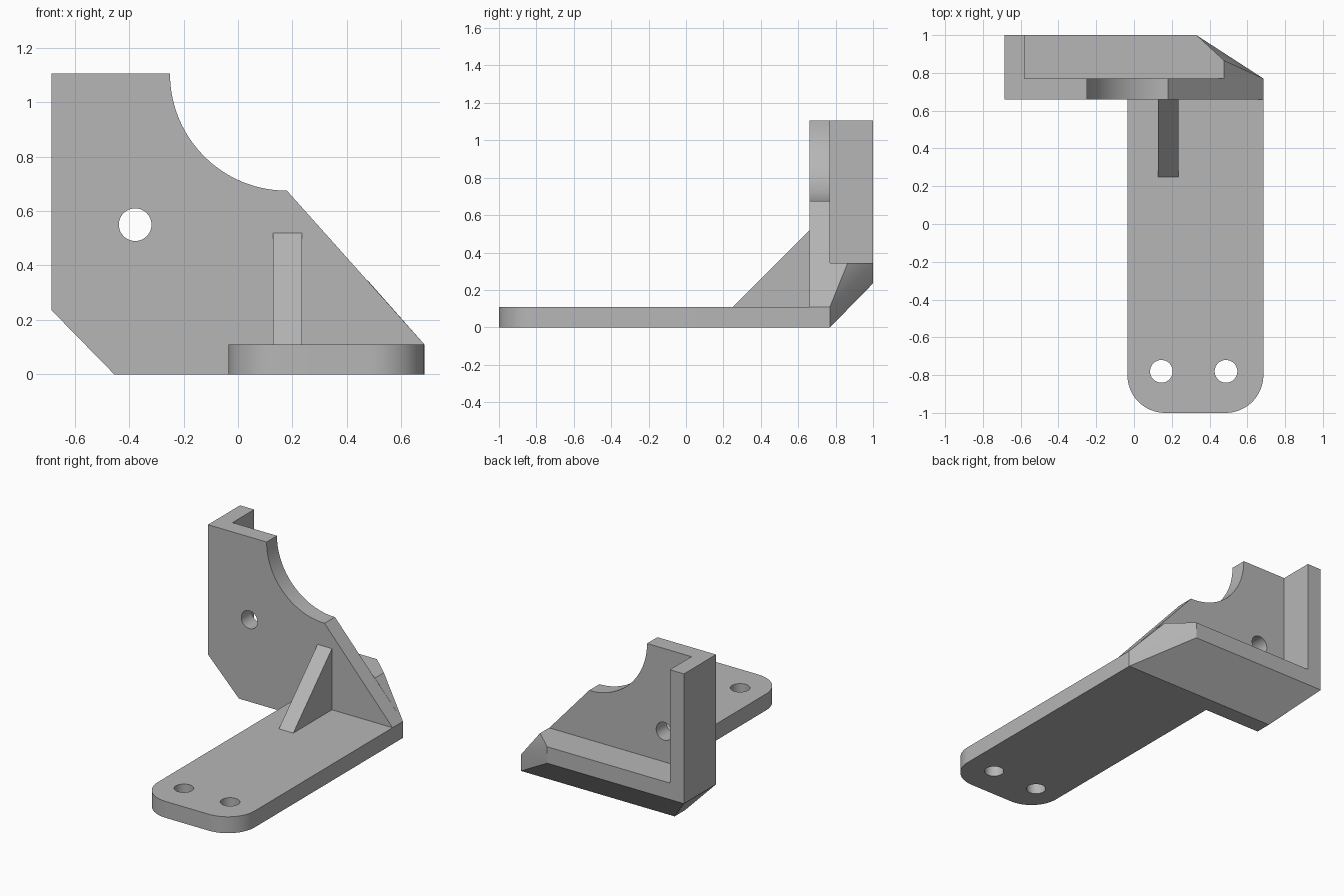
import bpy
import bmesh
from math import cos, sin, pi, radians
from mathutils import Vector

cube = bpy.data.objects.get("Cube")
if cube:
    bpy.data.objects.remove(cube, do_unlink=True)

# Single grey finish
grey = bpy.data.materials.new("plain_grey")
grey.use_nodes = True
colour = (0.47, 0.47, 0.47, 1)
grey.diffuse_color = colour
grey.node_tree.nodes["Principled BSDF"].inputs["Base Color"].default_value = colour

# Overall levels shared by the parts
LEFT, RIGHT = -0.685, 0.685
FRONT, MID, BACK = 0.66, 0.77, 1.0
THICK, TOP = 0.11, 1.105
LEDGE_LOW, LEDGE_TOP = 0.235, 0.345

PLACE = {
    "x": lambda a, b, d: (d, a, b),
    "y": lambda a, b, d: (a, d, b),
    "z": lambda a, b, d: (a, b, d),
}


def finish(name, bm):
    bmesh.ops.recalc_face_normals(bm, faces=bm.faces)
    mesh = bpy.data.meshes.new(name)
    bm.to_mesh(mesh)
    bm.free()
    mesh.materials.append(grey)
    obj = bpy.data.objects.new(name, mesh)
    bpy.context.collection.objects.link(obj)
    return obj


def prism(name, outline, axis, start, end):
    """Extrude a flat outline along an axis."""
    bm = bmesh.new()
    face = bm.faces.new([bm.verts.new(PLACE[axis](a, b, start)) for a, b in outline])
    moved = bmesh.ops.extrude_face_region(bm, geom=[face])["geom"]
    shift = Vector(PLACE[axis](0, 0, end - start))
    bmesh.ops.translate(bm, vec=shift, verts=[v for v in moved if isinstance(v, bmesh.types.BMVert)])
    return finish(name, bm)


def arc(cx, cy, r, a0, a1, steps):
    angles = [radians(a0 + (a1 - a0) * i / steps) for i in range(steps + 1)]
    return [(cx + r * cos(a), cy + r * sin(a)) for a in angles]


def drill(obj, a, b, r, axis, start, end):
    """Cut a round hole through a part."""
    cutter = prism(obj.name + "_hole_cutter", arc(a, b, r, 0, 360, 48)[:-1], axis, start, end)
    cutter.hide_render = True
    mod = obj.modifiers.new("hole", "BOOLEAN")
    mod.operation, mod.solver, mod.object = "DIFFERENCE", "EXACT", cutter
    bpy.context.view_layer.objects.active = obj
    bpy.ops.object.modifier_apply(modifier=mod.name)
    bpy.data.objects.remove(cutter, do_unlink=True)


# Upright plate with the round scoop and sloped side
scoop = arc(0.18, TOP, 0.43, 180, 270, 32)
plate = prism(
    "upright_plate",
    [(LEFT, LEDGE_LOW), (LEFT, TOP)] + scoop + [(RIGHT, THICK), (RIGHT, 0), (-0.455, 0)],
    "y", FRONT, MID)
drill(plate, -0.378, 0.55, 0.06, "y", FRONT - 0.1, MID + 0.1)

# Foot with rounded front corners
x0, r = -0.035, 0.2
foot = prism(
    "foot_plate",
    arc(x0 + r, -1 + r, r, 180, 270, 16) + arc(RIGHT - r, -1 + r, r, 270, 360, 16)
    + [(RIGHT, FRONT), (x0, FRONT)],
    "z", 0, THICK)
for x in (0.145, 0.487):
    drill(foot, x, -0.78, 0.06, "z", -0.1, THICK + 0.1)

# Triangular brace between foot and upright
brace = prism("brace", [(0.25, THICK), (FRONT, THICK), (FRONT, 0.52)], "x", 0.128, 0.235)

# Side flange behind the upright
flange = prism(
    "side_flange",
    [(LEFT, MID), (-0.58, MID), (-0.58, BACK), (LEFT, BACK)],
    "z", LEDGE_TOP, TOP)

# Lower ledge with sloped underside and tapered end
corners = [
    (-0.455, MID, 0), (RIGHT, MID, 0), (RIGHT, MID, THICK),
    (0.477, MID, LEDGE_TOP), (0.477, 0.865, LEDGE_TOP),
    (0.33, BACK, LEDGE_TOP), (0.33, BACK, LEDGE_LOW),
    (LEFT, BACK, LEDGE_LOW), (LEFT, BACK, LEDGE_TOP),
    (LEFT, MID, LEDGE_TOP), (LEFT, MID, LEDGE_LOW),
]
bm = bmesh.new()
for c in corners:
    bm.verts.new(c)
bmesh.ops.convex_hull(bm, input=bm.verts)
bmesh.ops.dissolve_limit(bm, angle_limit=radians(1), verts=bm.verts, edges=bm.edges)
ledge = finish("lower_ledge", bm)

# Smooth the curved walls, keep the edges crisp
bpy.ops.object.select_all(action="DESELECT")
for obj in (plate, foot, brace, flange, ledge):
    obj.select_set(True)
bpy.context.view_layer.objects.active = plate
bpy.ops.object.shade_smooth_by_angle(angle=radians(30))
